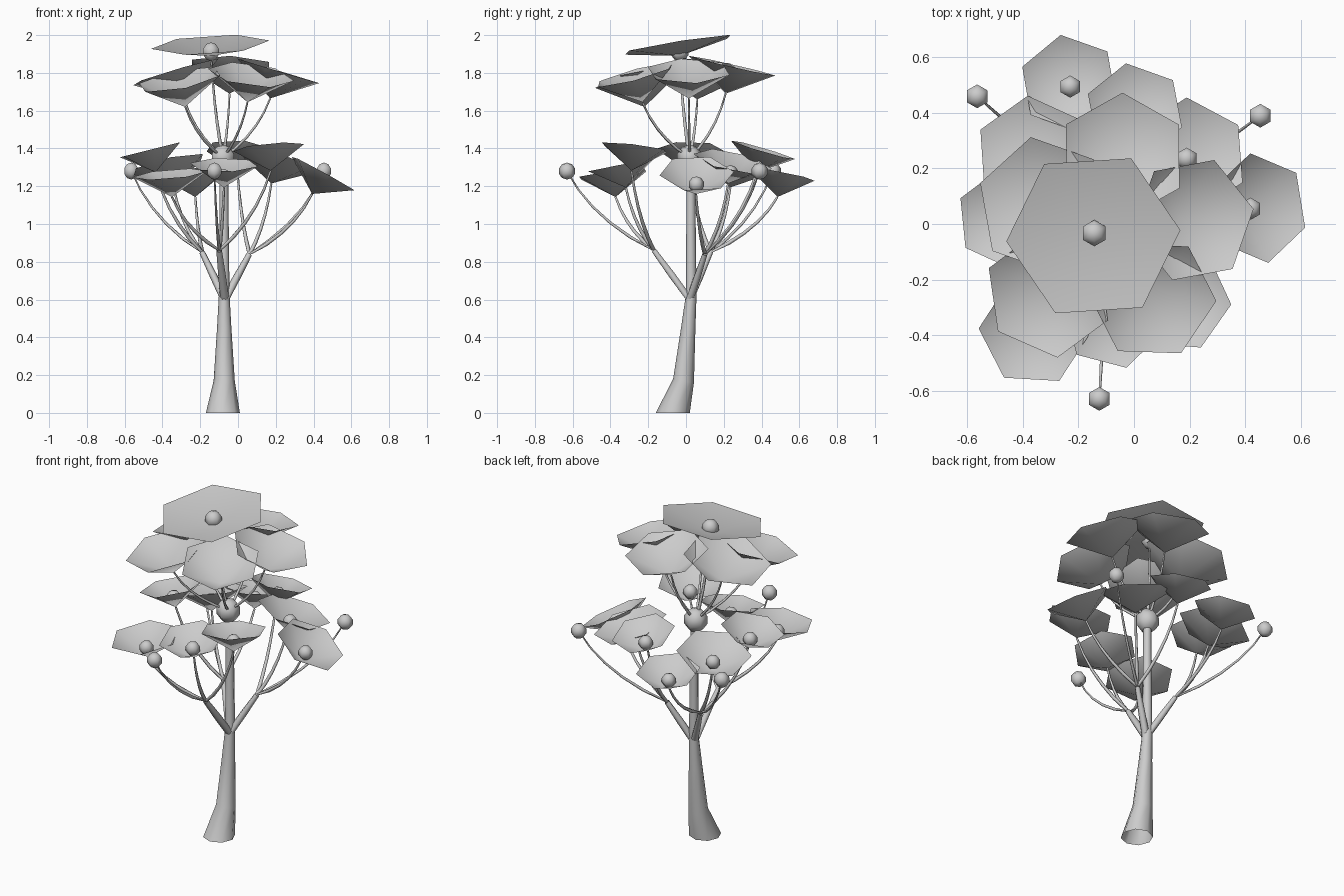
import bpy, bmesh, math
from mathutils import Vector, Matrix

cube = bpy.data.objects.get("Cube")
if cube:
    bpy.data.objects.remove(cube, do_unlink=True)

grey = bpy.data.materials.new("pale grey")
grey.use_nodes = True
colour = (0.6, 0.6, 0.6, 1)
grey.diffuse_color = colour
grey.node_tree.nodes["Principled BSDF"].inputs["Base Color"].default_value = colour

AXIS = Vector((-0.07, 0.02, 0))     # where the trunk stands
UP = Vector((0, 0, 1))


def finish(name, bm):
    """Turn a bmesh into a smooth shaded object."""
    for face in bm.faces:
        face.smooth = True
    mesh = bpy.data.meshes.new(name)
    bm.to_mesh(mesh)
    bm.free()
    mesh.materials.append(grey)
    obj = bpy.data.objects.new(name, mesh)
    bpy.context.collection.objects.link(obj)
    return obj


def tube(name, points, radii, sides=6):
    """Sweep a tapering ring along a path, open at both ends."""
    bm = bmesh.new()
    rings = []
    for i, p in enumerate(points):
        along = points[min(i + 1, len(points) - 1)] - points[max(i - 1, 0)]
        turn = UP.rotation_difference(along if i else UP)
        ring = []
        for k in range(sides):
            a = math.tau * k / sides
            offset = turn @ Vector((math.cos(a), math.sin(a), 0))
            ring.append(bm.verts.new(p + offset * radii[i]))
        rings.append(ring)
    for low, high in zip(rings, rings[1:]):
        for k in range(sides):
            n = (k + 1) % sides
            bm.faces.new((low[k], low[n], high[n], high[k]))
    return finish(name, bm)


def stem(name, start, end, thick, thin, steps=5):
    """A stem that leans outwards first and then turns up."""
    bend = Vector((start.x + (end.x - start.x) * 0.72,
                   start.y + (end.y - start.y) * 0.72,
                   start.z + (end.z - start.z) * 0.4))
    ts = [i / steps for i in range(steps + 1)]
    path = [start * (1 - t) ** 2 + bend * 2 * t * (1 - t) + end * t * t for t in ts]
    return tube(name, path, [thick + (thin - thick) * t for t in ts], 5)


def ball(name, centre, radius):
    bm = bmesh.new()
    bmesh.ops.create_uvsphere(bm, u_segments=6, v_segments=5, radius=radius,
                              matrix=Matrix.Translation(centre))
    return finish(name, bm)


def leaf(name, hub, radius, depth, normal, spin):
    """A six-sided funnel opening along the normal."""
    normal = normal.normalized()
    turn = UP.rotation_difference(normal)
    bm = bmesh.new()
    middle = bm.verts.new(hub)
    rim = []
    for k in range(6):
        a = math.radians(spin + 60 * k)
        flat = Vector((math.cos(a), math.sin(a), 0)) * radius
        rim.append(bm.verts.new(hub + turn @ flat + normal * depth))
    for k in range(6):
        bm.faces.new((middle, rim[k], rim[(k + 1) % 6]))
    return finish(name, bm)


def lean(hub, amount):
    """Normal that tips away from the trunk."""
    out = hub - AXIS
    out.z = 0
    return UP + out.normalized() * amount


# Trunk with a flared foot, and the knob on top of it
trunk_line = [(-0.08, -0.07, 0, 0.09), (-0.073, -0.013, 0.17, 0.056),
              (-0.073, 0.012, 0.45, 0.038), (-0.073, 0.028, 0.63, 0.028),
              (-0.075, 0.025, 1.35, 0.022)]
tube("trunk", [Vector(p[:3]) for p in trunk_line], [p[3] for p in trunk_line], 8)
knob = Vector((-0.08, 0.02, 1.35))
ball("trunk_knob", knob, 0.07)

# Three limbs, each with a bud and three leaves
# limb: name, knee, bud, leaves (hub x, y, z, radius, lean, spin)
limbs = [
    ("left", (0.06, 0.1, 0.84), (0.455, 0.39, 1.28),
     [(0, 0.39, 1.33, 0.18, 0.3, 40), (0.19, 0.235, 1.27, 0.212, 0.33, 33),
      (0.42, 0.055, 1.21, 0.2, 0.55, 40)]),
    ("front", (-0.1, -0.17, 0.86), (-0.125, -0.63, 1.28),
     [(-0.355, -0.38, 1.2, 0.2, 0.15, -3), (-0.075, -0.33, 1.25, 0.185, 0.2, 45),
      (0.168, -0.282, 1.34, 0.19, -0.15, -5)]),
    ("right", (-0.19, 0.13, 0.85), (-0.565, 0.46, 1.28),
     [(-0.23, 0.495, 1.2, 0.18, 0.2, 40), (-0.355, 0.245, 1.25, 0.21, 0.3, 35),
      (-0.45, 0.02, 1.33, 0.18, 0.25, 36)]),
]
fork = AXIS + UP * 0.6
for side, knee, bud, leaves in limbs:
    knee, bud = Vector(knee), Vector(bud)
    tube(side + "_limb", [fork, fork.lerp(knee, 0.5), knee], [0.024, 0.02, 0.015])
    stem(side + "_bud_stem", knee, bud, 0.01, 0.004)
    ball(side + "_bud", bud, 0.045)
    for i, (x, y, z, radius, amount, spin) in enumerate(leaves, 1):
        heart = Vector((x, y, z))
        normal = lean(heart, amount)
        hub = heart - normal.normalized() * 0.058
        leaf(f"{side}_leaf_{i}", hub, radius, 0.123, normal, spin)
        ball(f"{side}_leaf_heart_{i}", heart, 0.042)
        stem(f"{side}_leaf_stem_{i}", knee, hub, 0.012, 0.006)

# Upper ring of leaves growing from the knob: x, y, z, radius, lean, spin
upper = [(-0.045, 0.21, 1.69, 0.235, 0.23, 30), (-0.285, 0.06, 1.66, 0.25, 0.3, 41),
         (-0.28, -0.22, 1.62, 0.235, 0.3, 37), (0.05, -0.23, 1.645, 0.23, 0.3, -3),
         (0.17, 0.015, 1.665, 0.23, 0.3, 10)]
for i, (x, y, z, radius, amount, spin) in enumerate(upper, 1):
    hub = Vector((x, y, z))
    leaf(f"upper_leaf_{i}", hub, radius, 0.152, lean(hub, amount), spin)
    stem(f"upper_leaf_stem_{i}", knob, hub, 0.009, 0.005)

# Crown leaf
crown = Vector((-0.143, -0.033, 1.89))
leaf("crown_leaf", crown, 0.315, 0.06, Vector((-0.06, -0.16, 1)), 4)
ball("crown_heart", crown + UP * 0.022, 0.05)
stem("crown_stem", knob, crown, 0.011, 0.005)
